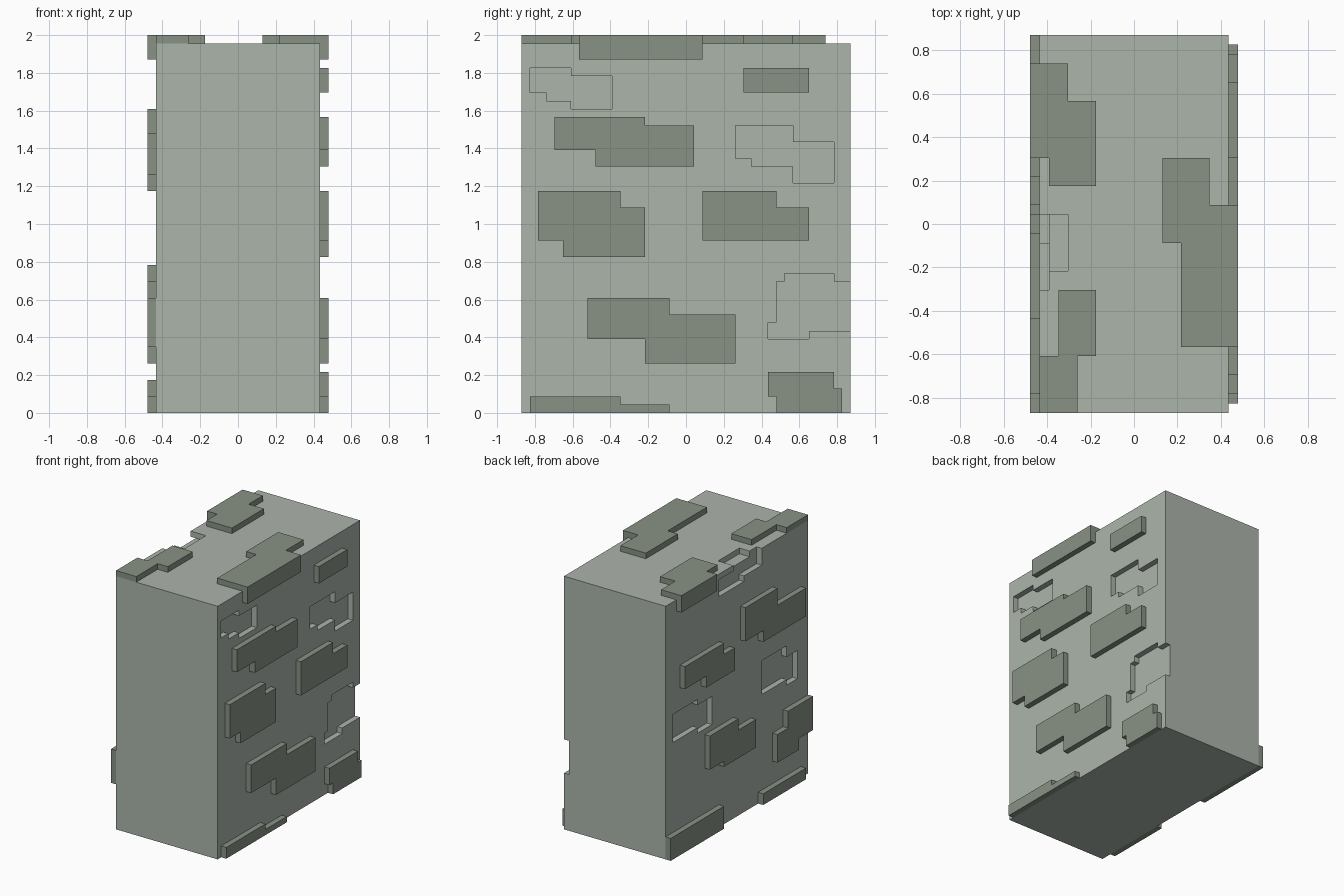
import bpy, bmesh

if "Cube" in bpy.data.objects:
    bpy.data.objects.remove(bpy.data.objects["Cube"])

U = 2 / 46  # the model sits on a regular grid of this unit


def material(name, rgb):
    m = bpy.data.materials.new(name)
    m.diffuse_color = (*rgb, 1)
    m.use_nodes = True
    m.node_tree.nodes["Principled BSDF"].inputs["Base Color"].default_value = m.diffuse_color
    return m


LIGHT = material("light_stone", (0.413, 0.462, 0.407))
DARK = material("dark_stone", (0.246, 0.287, 0.235))


def slab(name, axis, lo, hi, rects, mat):
    """Extrude the union of rectangles (a0, a1, b0, b1) along an axis.
    axis 'x': rects are in (y, z); axis 'z': rects are in (x, y)."""
    def place(a, b, h):
        return (h * U, a * U, b * U) if axis == 'x' else (a * U, b * U, h * U)
    bm = bmesh.new()
    A = sorted({v for r in rects for v in r[:2]})
    B = sorted({v for r in rects for v in r[2:]})
    for a0, a1 in zip(A, A[1:]):
        for b0, b1 in zip(B, B[1:]):
            if any(r[0] <= a0 and a1 <= r[1] and r[2] <= b0 and b1 <= r[3] for r in rects):
                bm.faces.new([bm.verts.new(place(a, b, lo)) for a, b in
                              ((a0, b0), (a1, b0), (a1, b1), (a0, b1))])
    bmesh.ops.remove_doubles(bm, verts=bm.verts[:], dist=1e-4)
    bmesh.ops.dissolve_limit(bm, angle_limit=0.01, verts=bm.verts[:], edges=bm.edges[:])
    ext = bmesh.ops.extrude_face_region(bm, geom=bm.faces[:], use_keep_orig=True)
    move = place(0, 0, hi - lo)
    bmesh.ops.translate(bm, vec=move, verts=[g for g in ext["geom"] if isinstance(g, bmesh.types.BMVert)])
    bmesh.ops.recalc_face_normals(bm, faces=bm.faces[:])
    me = bpy.data.meshes.new(name)
    bm.to_mesh(me)
    bm.free()
    me.materials.append(mat)
    ob = bpy.data.objects.new(name, me)
    bpy.context.collection.objects.link(ob)
    return ob


# main block
body = slab("block_body", 'z', 0, 45, [(-10, 10, -20, 20)], LIGHT)

# shallow recesses: cutters overshoot the open side
cutters = [
    slab("right_upper_front_cut", 'x', 9, 12, [(-19, -17, 39, 42), (-17, -14, 38, 42), (-14, -9, 37, 41)], LIGHT),
    slab("right_upper_back_cut", 'x', 9, 12, [(6, 8, 31, 35), (8, 13, 30, 35), (13, 18, 28, 33)], LIGHT),
    slab("right_lower_back_cut", 'x', 9, 12, [(10, 15, 9, 11), (11, 22, 10, 16), (12, 18, 16, 17)], LIGHT),
    slab("left_back_cut", 'x', -12, -9, [(11, 18, 20, 25), (7, 11, 19, 24)], LIGHT),
    slab("left_front_cut", 'x', -12, -9, [(-14, -7, 19, 25), (-17, -14, 18, 23)], LIGHT),
    slab("left_rim_cut", 'x', -12, -9, [(1, 5, 41, 44), (-2, 1, 41, 47), (-7, -2, 42, 47)], LIGHT),
    slab("top_rim_cut", 'z', 44, 47, [(-12, -7, -5, 1)], LIGHT),
]
bpy.context.view_layer.objects.active = body
for c in cutters:
    c.hide_render = True
    mod = body.modifiers.new(c.name, 'BOOLEAN')
    mod.operation = 'DIFFERENCE'
    mod.solver = 'EXACT'
    mod.object = c
    bpy.ops.object.modifier_apply(modifier=mod.name)
for c in cutters:
    bpy.data.objects.remove(c)

# raised plates on the right side
right = [
    [(7, 15, 39, 42)],
    [(-16, -5, 32, 36), (-11, 1, 30, 35)],
    [(-18, -8, 21, 27), (-15, -5, 19, 25)],
    [(2, 11, 21, 27), (2, 15, 21, 25)],
    [(-12, -2, 9, 14), (-5, 6, 6, 12)],
    [(-19, -8, 0, 2), (-8, -2, 0, 1)],
    [(10, 18, 2, 5), (11, 19, 0, 3)],
    [(-13, 2, 43, 45)],  # drop of the top plate over the edge
]
# raised plates on the left side
left = [
    [(5, 20, 0, 4)],
    [(-18, -6, 0, 2)],
    [(-10, -1, 31, 37), (-18, -6, 29, 34)],
    [(5, 16, 29, 33), (2, 10, 27, 31)],
    [(1, 9, 12, 18), (-4, 5, 11, 16)],
    [(-16, -10, 6, 11), (-20, -13, 8, 14)],
    [(7, 17, 43, 45)],  # drop of the top plate over the edge
]
# raised plates on the top
top = [
    [(3, 8, -2, 7), (5, 11, -13, 2)],
    [(-11, -7, 7, 17), (-9, -4, 4, 13)],
    [(-8, -4, -14, -7), (-10, -6, -20, -14)],
]
for i, r in enumerate(right):
    slab(f"right_plate_{i + 1}", 'x', 10, 11, r, DARK)
for i, r in enumerate(left):
    slab(f"left_plate_{i + 1}", 'x', -11, -10, r, DARK)
for i, r in enumerate(top):
    slab(f"top_plate_{i + 1}", 'z', 45, 46, r, DARK)
